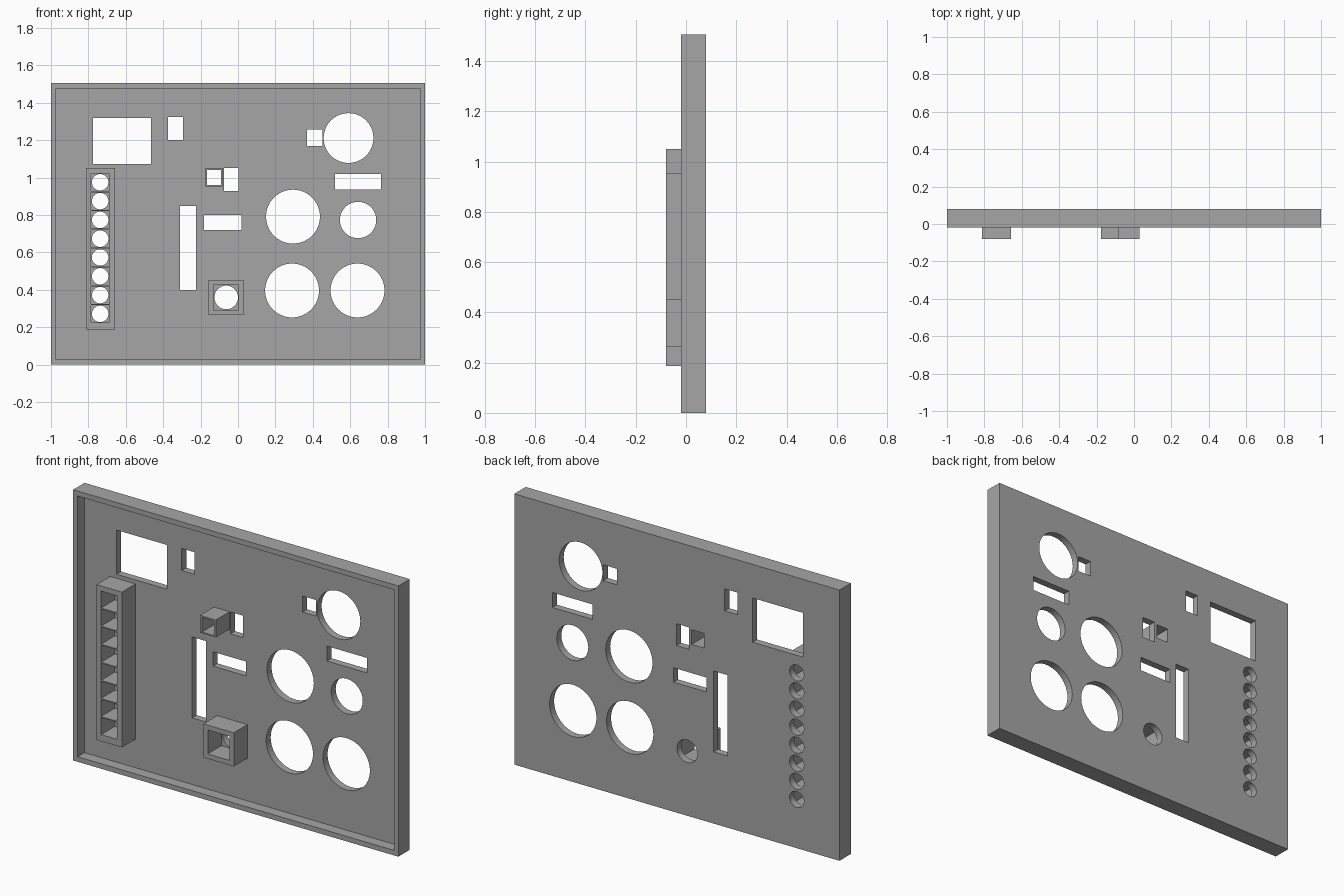
import bpy
import bmesh
from math import pi
from mathutils import Matrix, Vector

if "Cube" in bpy.data.objects:
    bpy.data.objects.remove(bpy.data.objects["Cube"], do_unlink=True)

grey = bpy.data.materials.new("plain grey")
grey.use_nodes = True
colour = (0.38, 0.38, 0.38, 1)
grey.diffuse_color = colour
grey.node_tree.nodes["Principled BSDF"].inputs["Base Color"].default_value = colour

FRONT, FACE, BACK = -0.02, 0.04, 0.08   # rim front, recessed face, panel back
HOUSING_FRONT = -0.08


def add_box(bm, x0, x1, z0, z1, y0, y1):
    centre = Vector((x0 + x1, y0 + y1, z0 + z1)) / 2
    size = Matrix.Diagonal((x1 - x0, y1 - y0, z1 - z0, 1))
    bmesh.ops.create_cube(bm, size=1, matrix=Matrix.Translation(centre) @ size)


def add_disc(bm, x, z, r, y0, y1):
    place = Matrix.Translation((x, (y0 + y1) / 2, z)) @ Matrix.Rotation(pi / 2, 4, "X")
    bmesh.ops.create_cone(bm, cap_ends=True, segments=64, radius1=r, radius2=r,
                          depth=y1 - y0, matrix=place)


def make_object(name, bm):
    mesh = bpy.data.meshes.new(name)
    bm.to_mesh(mesh)
    bm.free()
    mesh.materials.append(grey)
    obj = bpy.data.objects.new(name, mesh)
    bpy.context.collection.objects.link(obj)
    return obj


def cut(obj, bm):
    cutter = make_object("cutter", bm)
    cutter.hide_render = True
    mod = obj.modifiers.new("cut", "BOOLEAN")
    mod.operation = "DIFFERENCE"
    mod.solver = "EXACT"
    mod.object = cutter
    bpy.context.view_layer.objects.active = obj
    bpy.ops.object.modifier_apply(modifier=mod.name)
    bpy.data.objects.remove(cutter, do_unlink=True)


def housing(name, outer, cells):
    """Block standing on the panel face, pierced by square cells."""
    bm = bmesh.new()
    add_box(bm, *outer, HOUSING_FRONT, FACE)
    obj = make_object(name, bm)
    bm = bmesh.new()
    for cell in cells:
        add_box(bm, *cell, HOUSING_FRONT - 0.1, FACE + 0.1)
    cut(obj, bm)


# Column of eight button cells
button_x = -0.737
button_z = [0.271 + 0.1005 * i for i in range(8)]
housing("button_column_housing", (-0.814, -0.658, 0.187, 1.05),
        [(button_x - 0.049, button_x + 0.049, z - 0.047, z + 0.047) for z in button_z])

# Single knob housing and small square tube
housing("knob_housing", (-0.157, 0.03, 0.265, 0.452), [(-0.13, 0.004, 0.292, 0.425)])
tube_opening = (-0.166, -0.091, 0.96, 1.041)
housing("square_tube", (-0.177, -0.08, 0.953, 1.05), [tube_opening])

# Tray panel with raised rim
bm = bmesh.new()
add_box(bm, -1, 1, 0, 1.505, FRONT, BACK)
panel = make_object("panel", bm)
bm = bmesh.new()
add_box(bm, -0.972, 0.972, 0.028, 1.477, FRONT - 0.1, FACE)
cut(panel, bm)

# Openings through the panel
slots = [
    (-0.775, -0.465, 1.072, 1.318),   # display window
    (-0.374, -0.294, 1.2, 1.323),
    (-0.075, 0.003, 0.928, 1.05),
    (-0.31, -0.225, 0.398, 0.848),    # tall slider slot
    (-0.182, 0.02, 0.72, 0.8),
    (0.369, 0.453, 1.168, 1.257),
    (0.519, 0.765, 0.936, 1.019),
    tube_opening,
]
dials = [
    (0.591, 1.211, 0.133),
    (0.294, 0.791, 0.144),
    (0.642, 0.773, 0.097),
    (0.289, 0.396, 0.144),
    (0.639, 0.396, 0.144),
    (-0.063, 0.359, 0.063),           # knob
] + [(button_x, z, 0.044) for z in button_z]

bm = bmesh.new()
for slot in slots:
    add_box(bm, *slot, FACE - 0.1, BACK + 0.1)
for dial in dials:
    add_disc(bm, *dial, FACE - 0.1, BACK + 0.1)
cut(panel, bm)

# Smooth hole walls, crisp edges
bpy.ops.object.select_all(action="DESELECT")
panel.select_set(True)
bpy.context.view_layer.objects.active = panel
bpy.ops.object.shade_smooth_by_angle(angle=pi / 6)
